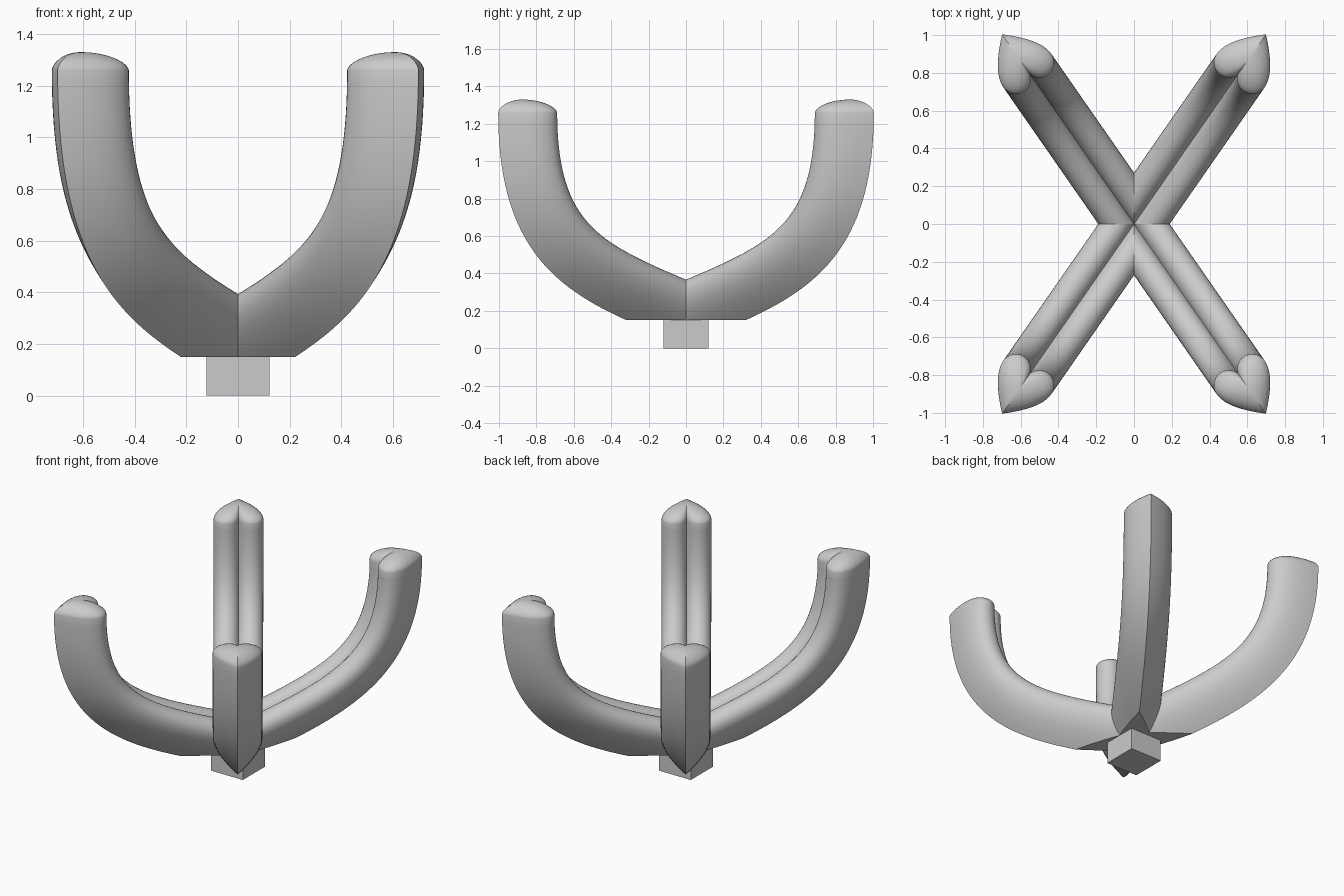
import bpy, bmesh
from math import sin, cos, pi, acos
from mathutils import Vector
from mathutils.geometry import interpolate_bezier

if "Cube" in bpy.data.objects:
    bpy.data.objects.remove(bpy.data.objects["Cube"])


def bez(pts, n):
    return [Vector(p) for p in interpolate_bezier(*[Vector(p) for p in pts], n)]


# Heart cross-section: (sideways, outward), lobes inward and point outward
r, lobe_x, lobe_n = 0.08, 0.075, -0.08
start = pi + acos(lobe_x / r)
half = []
for i in range(14):
    a = start + (2 * pi - start) * i / 13
    half.append((lobe_x + r * cos(a), lobe_n + r * sin(a)))
half[0] = (0, half[0][1])
half += [(p.x, p.y) for p in bez([(0.155, -0.08), (0.155, -0.005), (0.088, 0.075), (0, 0.155)], 12)[1:]]
heart = half + [(-x, n) for x, n in half[-2:0:-1]]

# Arm path: (radius, height), extended back through the centre
reach = 1.068
path = bez([(0, 0.178), (0.65, 0.402), (reach, 0.52), (reach, 1.26)], 40)
tangent0 = Vector((0.65, 0.224)).normalized()
path.insert(0, path[0].to_3d() - tangent0.to_3d() * 0.4)
path = [p.to_2d() for p in path]
radial = Vector((0.571, 0.821, 0)).normalized()
side = Vector((radial.y, -radial.x, 0))
up = Vector((0, 0, 1))

bm = bmesh.new()


def ring(center, tangent, scale=1):
    out = radial * tangent.y - up * tangent.x
    c = radial * center.x + up * center.y
    return [bm.verts.new(c + (side * x + out * n) * scale) for x, n in heart]


rings = []
for i, p in enumerate(path):
    if i < 2:
        t = tangent0
    elif i == len(path) - 1:
        t = Vector((0, 1))
    else:
        t = (path[i + 1] - path[i - 1]).normalized()
    rings.append(ring(p, t))

# Domed arm end
for k in range(1, 9):
    a = pi / 2 * k / 9
    rings.append(ring(Vector((reach, 1.26 + 0.07 * sin(a) ** 1.2)), Vector((0, 1)), cos(a)))
m = len(heart)
for a, b in zip(rings, rings[1:]):
    for j in range(m):
        bm.faces.new((a[j], a[(j + 1) % m], b[(j + 1) % m], b[j]))
pole = bm.verts.new(radial * reach + up * 1.33)
for j in range(m):
    bm.faces.new((rings[-1][j], rings[-1][(j + 1) % m], pole))
bm.faces.new(rings[0][::-1])

# Trim to one quarter and cut the flat underside
for co, no in (((0, 0, 0), (1, 0, 0)), ((0, 0, 0), (0, 1, 0)), ((0, 0, 0.15), (0, 0, 1))):
    bmesh.ops.bisect_plane(bm, geom=bm.verts[:] + bm.edges[:] + bm.faces[:], dist=1e-5,
                           plane_co=co, plane_no=no, clear_inner=True)
    edges = [e for e in bm.edges if e.is_boundary]
    bmesh.ops.holes_fill(bm, edges=edges, sides=0)
inner = [f for f in bm.faces if all(abs(v.co.x) < 1e-4 for v in f.verts)
         or all(abs(v.co.y) < 1e-4 for v in f.verts)]
bmesh.ops.recalc_face_normals(bm, faces=bm.faces[:])
bmesh.ops.delete(bm, geom=inner, context='FACES')

mesh = bpy.data.meshes.new("curved_arms")
bm.to_mesh(mesh)
bm.free()
arms = bpy.data.objects.new("curved_arms", mesh)
bpy.context.collection.objects.link(arms)
bpy.ops.object.select_all(action='DESELECT')
arms.select_set(True)
bpy.context.view_layer.objects.active = arms
bpy.ops.object.shade_smooth_by_angle(angle=0.55)

# Mirror the quarter into four arms
mod = arms.modifiers.new("four_arms", 'MIRROR')
mod.use_axis = (True, True, False)
mod.use_mirror_merge = False

# Square peg at the base
bpy.ops.mesh.primitive_cube_add(size=1, location=(0, 0, 0.0775))
peg = bpy.context.object
peg.name = "base_peg"
peg.scale = (0.243, 0.243, 0.155)
